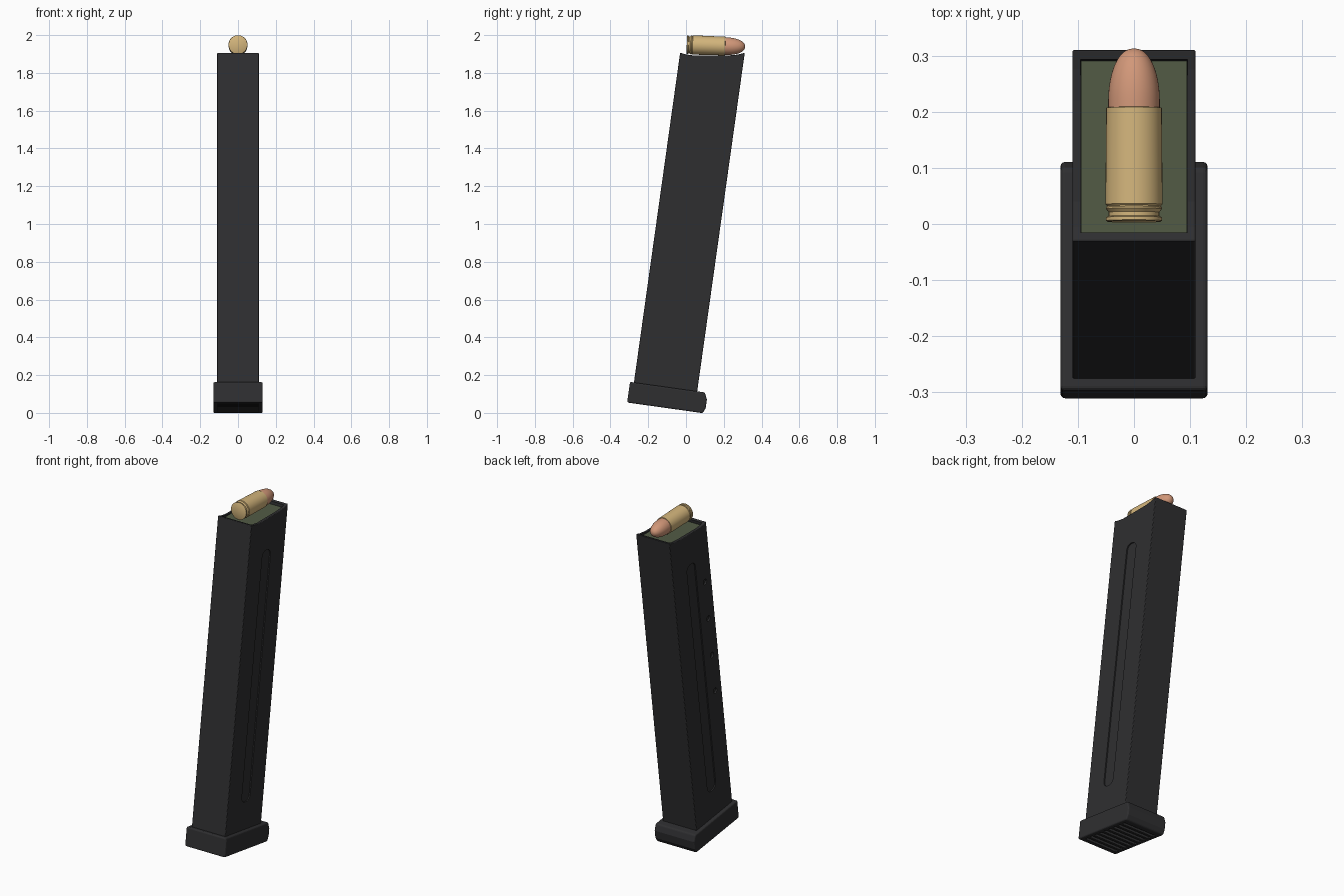
import bpy, bmesh, math
from mathutils import Matrix

cube = bpy.data.objects.get("Cube")
if cube:
    bpy.data.objects.remove(cube, do_unlink=True)


def material(name, rgb):
    m = bpy.data.materials.new(name)
    m.use_nodes = True
    m.diffuse_color = (*rgb, 1)
    m.node_tree.nodes["Principled BSDF"].inputs["Base Color"].default_value = (*rgb, 1)
    return m


BLACK = material("black_steel", (0.028, 0.028, 0.030))
GREEN = material("olive_green", (0.085, 0.105, 0.06))
BRASS = material("brass", (0.65, 0.46, 0.20))
COPPER = material("copper", (0.64, 0.31, 0.19))

LEAN = math.radians(8)
SIN, COS = math.sin(LEAN), math.cos(LEAN)
DEPTH = 0.338  # front-to-back size of the tube


def at(d, h):
    """World (y, z) for depth d and height h along the leaning tube."""
    return (-0.275 + d * COS + h * SIN, 0.165 - d * SIN + h * COS)


def make_object(name, bm, mat):
    bmesh.ops.recalc_face_normals(bm, faces=bm.faces)
    mesh = bpy.data.meshes.new(name)
    bm.to_mesh(mesh)
    bm.free()
    mesh.materials.append(mat)
    ob = bpy.data.objects.new(name, mesh)
    bpy.context.collection.objects.link(ob)
    return ob


def prism(name, profiles, x0, x1, mat, bevel=0):
    """Extrude each side profile across x."""
    bm = bmesh.new()
    for pts in profiles:
        face = bm.faces.new([bm.verts.new((x0, y, z)) for y, z in pts])
        new = bmesh.ops.extrude_face_region(bm, geom=[face])["geom"]
        verts = [v for v in new if isinstance(v, bmesh.types.BMVert)]
        bmesh.ops.translate(bm, verts=verts, vec=(x1 - x0, 0, 0))
    ob = make_object(name, bm, mat)
    if bevel:
        mod = ob.modifiers.new("soft_edges", 'BEVEL')
        mod.width, mod.segments = bevel, 3
        mod.limit_method, mod.angle_limit = 'ANGLE', math.radians(40)
    return ob


def cut(target, cutter):
    cutter.hide_render = True
    cutter.hide_viewport = True
    cutter.display_type = 'WIRE'
    mod = target.modifiers.new(cutter.name, 'BOOLEAN')
    mod.operation, mod.solver, mod.object = 'DIFFERENCE', 'EXACT', cutter


def rounded(d0, d1, h0, h1, r, steps=6):
    """Rounded rectangle in the leaning frame."""
    pts = []
    corners = [(d1 - r, h1 - r), (d0 + r, h1 - r), (d0 + r, h0 + r), (d1 - r, h0 + r)]
    for i, (d, h) in enumerate(corners):
        for k in range(steps + 1):
            a = math.pi / 2 * (i + k / steps)
            pts.append(at(d + r * math.cos(a), h + r * math.sin(a)))
    return pts


def box(d0, d1, h0, h1):
    return [at(d0, h0), at(d1, h0), at(d1, h1), at(d0, h1)]


def lathe(name, profile, mat, segments=40):
    """Spin (length, radius) pairs around the cartridge axis."""
    bm = bmesh.new()
    vs = [bm.verts.new((r, s, 0)) for s, r in profile]
    edges = [bm.edges.new(pair) for pair in zip(vs, vs[1:])]
    bmesh.ops.spin(bm, geom=vs + edges, cent=(0, 0, 0), axis=(0, 1, 0),
                   angle=2 * math.pi, steps=segments)
    bmesh.ops.remove_doubles(bm, verts=bm.verts, dist=0.0001)
    ob = make_object(name, bm, mat)
    for p in ob.data.polygons:
        p.use_smooth = True
    ob.data.set_sharp_from_angle(angle=math.radians(35))
    ob.matrix_world = (Matrix.Translation((0, 0.004, 1.949))
                       @ Matrix.Rotation(math.radians(-2), 4, 'X'))
    return ob


# Tube with slightly dipped feed lips
lips = [(0.311, 1.906), (0.275, 1.897), (0.22, 1.892),
        (0.04, 1.892), (-0.005, 1.899), (-0.031, 1.907)]
body = prism("magazine_tube", [[at(0, -0.05), at(DEPTH, -0.05)] + lips],
             -0.11, 0.11, BLACK, 0.004)

# Open top
cut(body, prism("cavity_cutter", [box(0.016, DEPTH - 0.017, 1.6, 1.95)],
                -0.095, 0.095, BLACK))

# Long pressed channel on each side
for side, x0, x1 in (("left", 0.103, 0.15), ("right", -0.15, -0.103)):
    cut(body, prism(side + "_channel_cutter",
                    [rounded(0.13, 0.208, 0.155, 1.583, 0.034)], x0, x1, BLACK))

# Row of witness holes on one side
holes = [rounded(0.042, 0.074, h - 0.016, h + 0.016, 0.0159)
         for h in (0.725, 0.95, 1.18, 1.41)]
cut(body, prism("witness_hole_cutter", holes, -0.15, -0.1, BLACK))

# Follower inside the mouth
prism("follower", [[at(0.017, 1.65), at(DEPTH - 0.018, 1.65),
                    (0.292, 1.885), (-0.016, 1.885)]], -0.0945, 0.0945, GREEN)

# Floor plate with a ribbed underside
plate = [(-0.021, -0.004), (-0.021, -0.114), (0.383, -0.114),
         (0.395, -0.085), (0.395, -0.04), (0.379, -0.004)]
base = prism("floor_plate", [[at(*p) for p in plate]], -0.131, 0.131, BLACK, 0.008)
slots = [box(0.012 + i * 0.039, 0.034 + i * 0.039, -0.15, -0.102) for i in range(9)]
cut(base, prism("underside_slot_cutter", slots, -0.108, 0.108, BLACK))

# Cartridge case with rim and extractor groove
lathe("cartridge_case", [(0, 0), (0, 0.047), (0.002, 0.050), (0.008, 0.050),
                         (0.010, 0.045), (0.017, 0.045), (0.023, 0.050),
                         (0.026, 0.050), (0.028, 0.048), (0.031, 0.051),
                         (0.203, 0.0495), (0.204, 0.045), (0.204, 0)], BRASS)

# Rounded bullet nose
nose = [(0.2, 0), (0.2, 0.046)]
for k in range(13):
    a = math.pi / 2 * k / 12
    nose.append((0.215 + 0.094 * math.sin(a), 0.046 * math.cos(a) ** 0.9 if k < 12 else 0))
lathe("bullet_nose", nose, COPPER)
